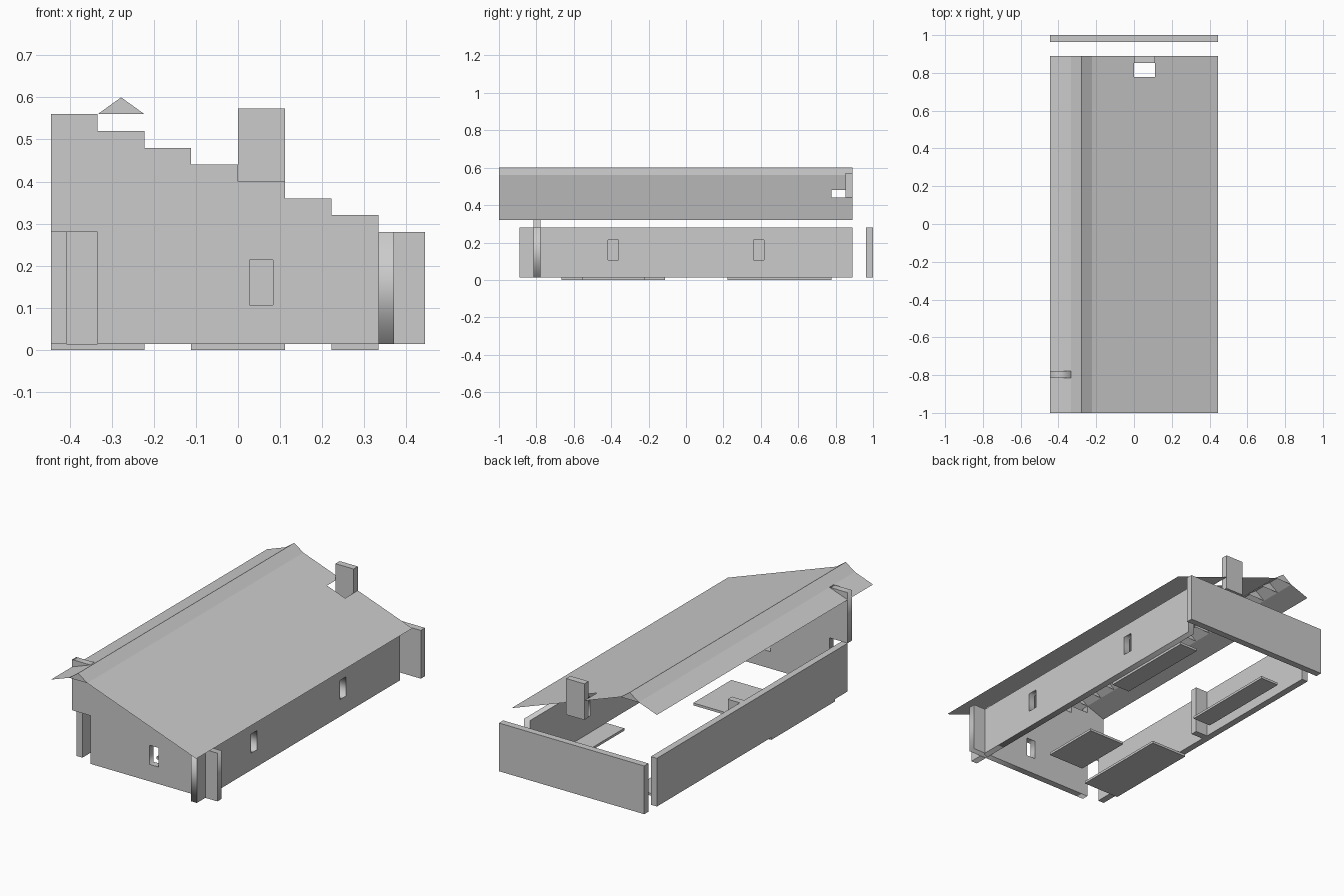
import bpy
import bmesh
from math import pi

if "Cube" in bpy.data.objects:
    bpy.data.objects.remove(bpy.data.objects["Cube"])

U = 1 / 9          # plan grid cell
T = U / 3          # wall thickness
BASE, TOP = 0.0133, 0.28


def box(name, x0, x1, y0, y1, z0, z1):
    bm = bmesh.new()
    bmesh.ops.create_cube(bm, size=1)
    for v in bm.verts:
        v.co.x = x0 if v.co.x < 0 else x1
        v.co.y = y0 if v.co.y < 0 else y1
        v.co.z = z0 if v.co.z < 0 else z1
    return finish(name, bm)


def finish(name, bm):
    me = bpy.data.meshes.new(name)
    bm.to_mesh(me)
    bm.free()
    ob = bpy.data.objects.new(name, me)
    bpy.context.collection.objects.link(ob)
    return ob


def panel(name, loops, location, rotation):
    """Upright wall from an outline plus hole loops, extruded to thickness T."""
    cu = bpy.data.curves.new(name, 'CURVE')
    cu.dimensions = '2D'
    cu.fill_mode = 'BOTH'
    cu.extrude = T / 2
    for loop in loops:
        sp = cu.splines.new('POLY')
        sp.points.add(len(loop) - 1)
        for p, (a, b) in zip(sp.points, loop):
            p.co = (a, b, 0, 1)
        sp.use_cyclic_u = True
    ob = bpy.data.objects.new(name, cu)
    bpy.context.collection.objects.link(ob)
    ob.location, ob.rotation_euler = location, rotation
    bpy.ops.object.select_all(action='DESELECT')
    ob.select_set(True)
    bpy.context.view_layer.objects.active = ob
    bpy.ops.object.convert(target='MESH')


def window(c):
    w = U / 4
    return [(c - w, 0.107), (c + w, 0.107), (c + w, 0.213), (c - w, 0.213)]


# Front wall: stepped top, door gap at the left, one window
outline = [(-3 * U, BASE), (4 * U, BASE)]
for i in range(8):
    z = TOP + 0.04 * i
    outline += [((4 - i) * U, z), ((3 - i) * U, z)]
outline += [(-4 * U, TOP), (-3 * U, TOP)]
panel("front_wall", [outline, window(U / 2)], (0, -7 * U - T / 2, 0), (pi / 2, 0, 0))

# Right wall: crosses the front wall, two windows
outline = [(-8 * U, BASE), (8 * U, BASE), (8 * U, TOP), (-8 * U, TOP)]
panel("right_wall", [outline, window(-3.5 * U), window(3.5 * U)],
      (3 * U + T / 2, 0, 0), (pi / 2, 0, pi / 2))

# Plain walls, interior stub and chimney
box("left_wall", -4 * U, -4 * U + T, -7 * U, 8 * U, BASE, TOP)
box("back_wall", -4 * U, 4 * U, 1 - T, 1, BASE, TOP)
box("partition_stub", -4 * U + T, -3 * U, U - T, U, BASE, TOP)
box("chimney", 0, U, 8 * U - T, 8 * U, 0.373, 0.573)

# Floor mats
for n, (x0, x1, y0, y1) in enumerate([(-4, -2, -6, -1), (-1, 1, -5, -2),
                                      (2, 3, 2, 7), (-3, -2, 2, 7)]):
    box(f"floor_mat_{n + 1}", x0 * U, x1 * U, y0 * U, y1 * U, 0, BASE)

# Thin sheet roof, one tile left out at the chimney, ridge closed at each tile
profile = [(-4, 0.52), (-3, 0.56), (-2.5, 0.6)]
profile += [(x, 0.48 - 0.04 * x) for x in range(-2, 5)]
bm = bmesh.new()
rows = [[bm.verts.new((x * U, (j - 9) * U, z)) for x, z in profile] for j in range(18)]
for j in range(17):
    for i in range(len(profile) - 1):
        if not (j == 16 and profile[i][0] == 0):
            a, b = rows[j], rows[j + 1]
            bm.faces.new((a[i], a[i + 1], b[i + 1], b[i]))
for r in rows:
    bm.faces.new((r[1], r[3], r[2]))
finish("roof", bm)
